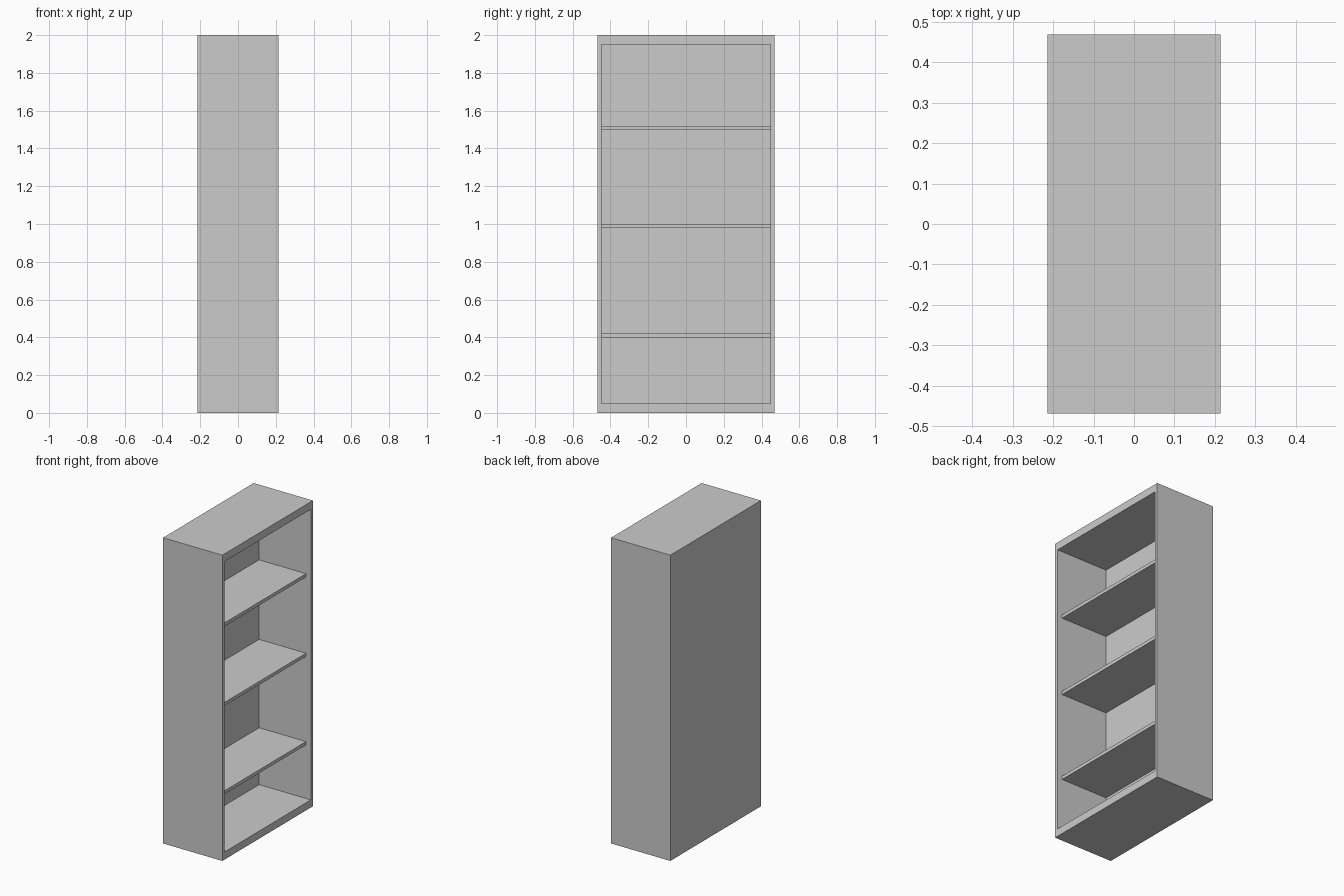
import bpy, bmesh
from mathutils import Vector

if "Cube" in bpy.data.objects:
    bpy.data.objects.remove(bpy.data.objects["Cube"])

X, Y, H = 0.214, 0.468, 2.0        # half depth, half width, height
SIDE, CAP = 0.021, 0.05            # side and top/bottom board thickness
BACK_X, SHELF_X = -0.16, 0.179     # inner back face, shelf front edge


def box(bm, lo, hi):
    lo, hi = Vector(lo), Vector(hi)
    bmesh.ops.create_cube(bm, size=1)
    for v in bm.verts:
        v.co = (lo + hi) / 2 + Vector(a * b for a, b in zip(v.co, hi - lo))


def finish(bm, name):
    bmesh.ops.recalc_face_normals(bm, faces=bm.faces)
    mesh = bpy.data.meshes.new(name)
    bm.to_mesh(mesh)
    bm.free()
    bpy.context.collection.objects.link(bpy.data.objects.new(name, mesh))


# Case: a block whose open side is inset to a frame and pushed in
bm = bmesh.new()
box(bm, (-X, -Y, 0), (X, Y, H))
bm.normal_update()
opening = max(bm.faces, key=lambda f: f.calc_center_median().x)
bmesh.ops.inset_individual(bm, faces=[opening], thickness=0.01)
for v in opening.verts:
    v.co.y = (Y - SIDE) * (1 if v.co.y > 0 else -1)
    v.co.z = H - CAP if v.co.z > H / 2 else CAP
floor = bmesh.ops.extrude_discrete_faces(bm, faces=[opening])["faces"][0]
for v in floor.verts:
    v.co.x = BACK_X
finish(bm, "bookcase_case")

# Shelves, set slightly back from the opening
for i, (z0, z1) in enumerate([(0.40, 0.422), (0.978, 1.0), (1.498, 1.52)]):
    bm = bmesh.new()
    box(bm, (BACK_X, -Y + SIDE, z0), (SHELF_X, Y - SIDE, z1))
    finish(bm, f"shelf_{i + 1}")
